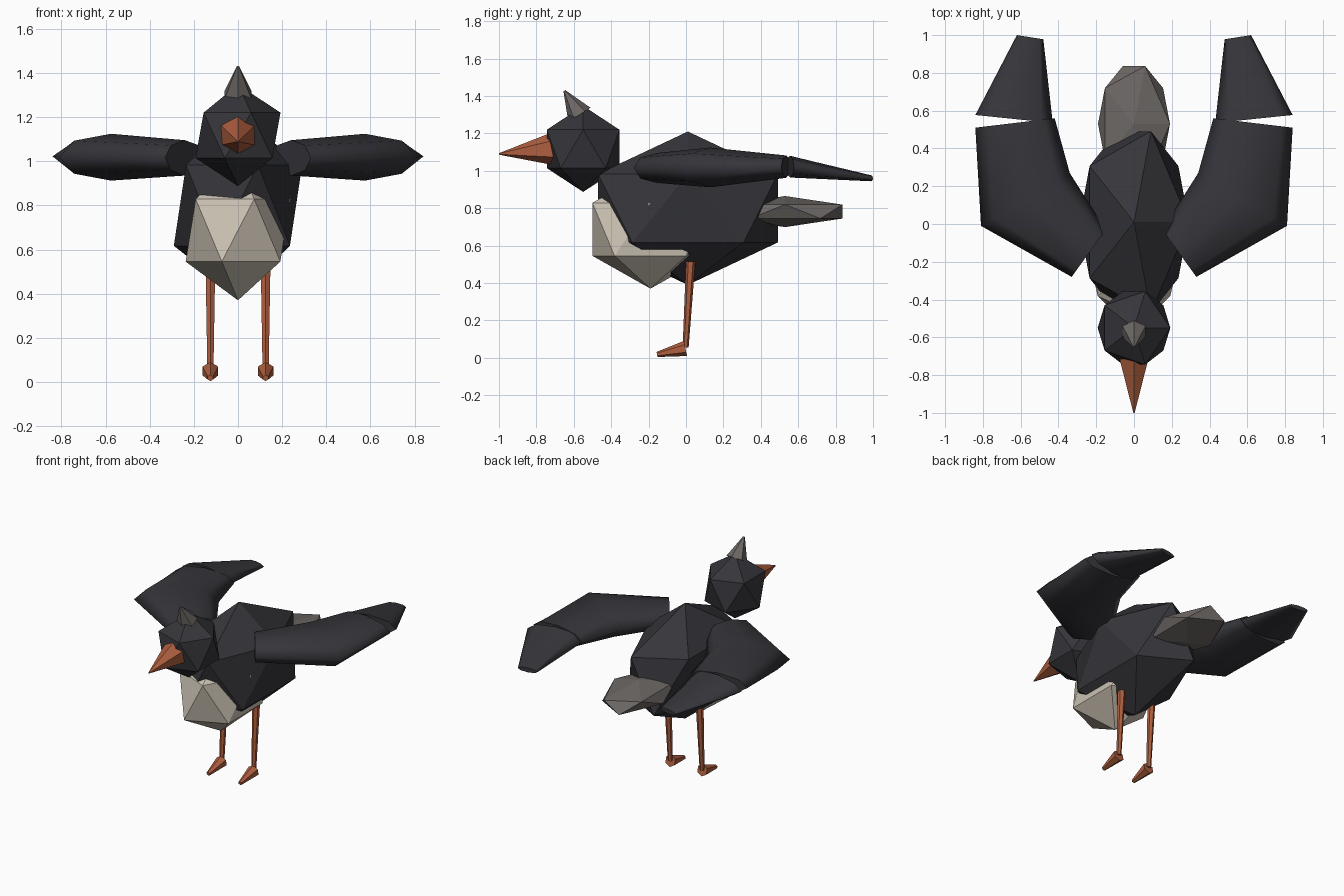
import bpy, bmesh
from math import sin, cos, tau
from mathutils import Vector, Matrix

cube = bpy.data.objects.get("Cube")
if cube:
    bpy.data.objects.remove(cube, do_unlink=True)


def material(name, r, g, b):
    m = bpy.data.materials.new(name)
    m.use_nodes = True
    m.diffuse_color = (r, g, b, 1)
    bsdf = next(n for n in m.node_tree.nodes if n.type == "BSDF_PRINCIPLED")
    bsdf.inputs["Base Color"].default_value = (r, g, b, 1)
    return m


CHARCOAL = material("charcoal_feathers", 0.036, 0.036, 0.043)
CREAM = material("cream_feathers", 0.62, 0.56, 0.47)
GREY = material("grey_feathers", 0.15, 0.135, 0.127)
ORANGE = material("orange_skin", 0.43, 0.115, 0.05)


def finish(name, bm, mat):
    bmesh.ops.recalc_face_normals(bm, faces=bm.faces)
    mesh = bpy.data.meshes.new(name)
    bm.to_mesh(mesh)
    bm.free()
    mesh.materials.append(mat)
    obj = bpy.data.objects.new(name, mesh)
    bpy.context.scene.collection.objects.link(obj)
    return obj


def blob(name, centre, radii, mat):
    """Faceted twenty-sided ball, stretched along the axes."""
    bm = bmesh.new()
    place = Matrix.Translation(centre) @ Matrix.Diagonal((*radii, 1))
    bmesh.ops.create_icosphere(bm, subdivisions=1, radius=1, matrix=place)
    return finish(name, bm, mat)


def spike(name, base, tip, r_base, r_tip, mat, sides=6):
    """Tapered prism from base to tip, with a corner line facing up or forward."""
    base, tip = Vector(base), Vector(tip)
    axis = (tip - base).normalized()
    across = Vector((1, 0, 0))
    up = axis.cross(across).normalized()
    bm = bmesh.new()
    rings = []
    for centre, r in ((base, r_base), (tip, r_tip)):
        rings.append([bm.verts.new(centre + r * (up * cos(i * tau / sides) + across * sin(i * tau / sides)))
                      for i in range(sides)])
    skin(bm, rings)
    return finish(name, bm, mat)


def skin(bm, rings, smooth=False):
    n = len(rings[0])
    for a, b in zip(rings, rings[1:]):
        for i in range(n):
            j = (i + 1) % n
            bm.faces.new((a[i], a[j], b[j], b[i])).smooth = smooth
    bm.faces.new(rings[0])
    bm.faces.new(rings[-1])


def wing_part(name, sections, side, mat, sides=8):
    """Loft of flat ovals; each section is (inner xy, outer xy, height, half thickness)."""
    bm = bmesh.new()
    rings = []
    for (ax, ay), (bx, by), z, h in sections:
        a, b = Vector((ax * side, ay, z)), Vector((bx * side, by, z))
        mid, half = (a + b) / 2, (b - a) / 2
        rings.append([bm.verts.new(mid + half * cos(i * tau / sides) + Vector((0, 0, h * sin(i * tau / sides))))
                      for i in range(sides)])
    skin(bm, rings, smooth=True)
    return finish(name, bm, mat)


# Body, breast, head and tail
blob("body", (0, 0.01, 0.8), (0.325, 0.565, 0.41), CHARCOAL)
blob("breast", (0, -0.19, 0.687), (0.265, 0.365, 0.317), CREAM)
blob("head", (0, -0.55, 1.117), (0.215, 0.228, 0.23), CHARCOAL)
blob("tail", (0, 0.53, 0.782), (0.213, 0.36, 0.083), GREY)

# Beak and crest
spike("beak", (0, -0.71, 1.117), (0, -1.0, 1.09), 0.088, 0.004, ORANGE)
spike("crest", (0, -0.57, 1.3), (0, -0.65, 1.428), 0.07, 0.006, GREY)

# Wings, legs and feet on both sides
INNER_WING = [((0.15, -0.03), (0.33, -0.28), 1.015, 0.08),
              ((0.34, 0.27), (0.81, -0.01), 1.018, 0.106),
              ((0.42, 0.56), (0.84, 0.51), 1.022, 0.06)]
OUTER_WING = [((0.43, 0.535), (0.84, 0.577), 1.022, 0.058),
              ((0.48, 0.978), (0.62, 1.0), 0.96, 0.016)]

for side, label in ((1, "left"), (-1, "right")):
    wing_part(label + "_inner_wing", INNER_WING, side, CHARCOAL)
    wing_part(label + "_outer_wing", OUTER_WING, side, CHARCOAL)
    x = 0.125 * side
    spike(label + "_leg", (x, 0.025, 0.515), (x, -0.002, 0.055), 0.025, 0.016, ORANGE)
    spike(label + "_foot", (x, -0.003, 0.05), (x, -0.155, 0.018), 0.041, 0.014, ORANGE)
